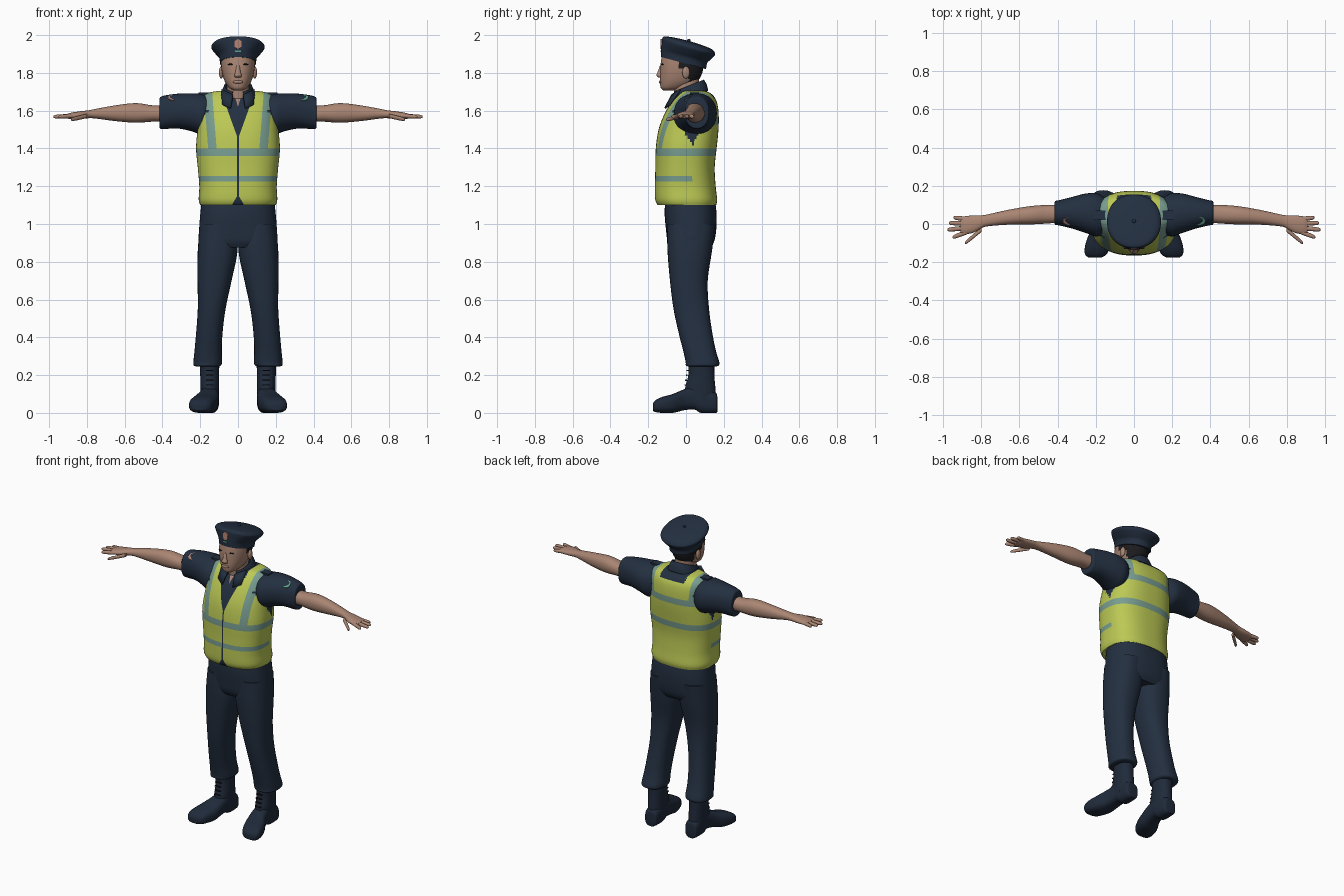
import bpy, bmesh, math
from mathutils import Vector

old = bpy.data.objects.get("Cube")
if old:
    bpy.data.objects.remove(old, do_unlink=True)


def material(name, r, g, b):
    m = bpy.data.materials.new(name)
    m.use_nodes = True
    m.diffuse_color = (r, g, b, 1)
    m.node_tree.nodes["Principled BSDF"].inputs["Base Color"].default_value = (r, g, b, 1)
    return m


navy = material("navy cloth", .017, .029, .052)
boot_black = material("boot leather", .014, .023, .042)
lime = material("lime vest", .50, .58, .09)
silver = material("reflective strip", .19, .34, .28)
skin = material("skin", .40, .235, .17)
hair = material("dark hair", .012, .011, .013)
badge_pink = material("badge copper", .45, .22, .16)
patch_green = material("patch green", .12, .36, .24)


def finish(name, bm, mats, angle=40):
    """Turn a bmesh into a smooth shaded object."""
    bmesh.ops.recalc_face_normals(bm, faces=bm.faces)
    me = bpy.data.meshes.new(name)
    bm.to_mesh(me)
    bm.free()
    for m in mats:
        me.materials.append(m)
    ob = bpy.data.objects.new(name, me)
    bpy.context.collection.objects.link(ob)
    bpy.ops.object.select_all(action='DESELECT')
    ob.select_set(True)
    bpy.context.view_layer.objects.active = ob
    bpy.ops.object.shade_smooth_by_angle(angle=math.radians(angle))
    return ob


def refine(rows, n):
    """Catmull-Rom interpolation between the profile rows."""
    out = []
    for i in range(len(rows) - 1):
        p = [Vector(rows[max(0, min(len(rows) - 1, i + k))]) for k in (-1, 0, 1, 2)]
        for j in range(n):
            t = j / n
            out.append(p[1] + (p[2] - p[0]) * (t / 2)
                       + (p[0] * 2 - p[1] * 5 + p[2] * 4 - p[3]) * (t * t / 2)
                       + (p[1] * 3 - p[0] - p[2] * 3 + p[3]) * (t ** 3 / 2))
    return out + [Vector(rows[-1])]


def loft(name, mats, rows, axis='z', segs=32, power=2.2, sub=4, side=1, tilt=0,
         caps=True, edit=None):
    """Rows hold position on the axis, then low/high extents on the two cross axes."""
    bm = bmesh.new()
    rings = []
    for t, a0, a1, b0, b1 in refine(rows, sub):
        ring = []
        for k in range(segs):
            w = 2 * math.pi * k / segs
            c, s = (math.copysign(abs(f) ** (2 / power), f) for f in (math.cos(w), math.sin(w)))
            a, b = (a0 + a1) / 2 + (a1 - a0) / 2 * c, (b0 + b1) / 2 + (b1 - b0) / 2 * s
            lean = tilt * (b1 - b0) / 2 * s
            x, y, z = {'x': (t, a, b), 'y': (a, t, b), 'z': (a, b, t + lean)}[axis]
            ring.append(bm.verts.new((x * side, y, z)))
        rings.append(ring)
    for lo, hi in zip(rings, rings[1:]):
        for k in range(segs):
            n = (k + 1) % segs
            bm.faces.new((lo[k], lo[n], hi[n], hi[k]))
    if caps:
        bm.faces.new(rings[0])
        bm.faces.new(rings[-1])
    if edit:
        edit(bm)
    return finish(name, bm, mats)


def ball(name, mat, loc, size):
    bm = bmesh.new()
    bmesh.ops.create_uvsphere(bm, u_segments=20, v_segments=12, radius=1)
    for v in bm.verts:
        v.co = Vector(loc) + v.co * Vector(size)
    return finish(name, bm, [mat])


def plate(name, mat, loc, normal, radius, sides=6, stretch=1):
    bm = bmesh.new()
    bmesh.ops.create_cone(bm, cap_ends=True, segments=sides, radius1=radius, radius2=radius, depth=.008)
    turn = Vector(normal).to_track_quat('Z', 'Y')
    for v in bm.verts:
        v.co.y *= stretch
        v.co = Vector(loc) + turn @ v.co
    return finish(name, bm, [mat], 30)


def box(name, mat, loc, size):
    bm = bmesh.new()
    bmesh.ops.create_cube(bm, size=1)
    for v in bm.verts:
        v.co = Vector(loc) + v.co * Vector(size)
    return finish(name, bm, [mat], 30)


# Torso: vest with strips, zip, neck opening and armholes
def paint_torso(bm):
    cuts = [((0, 0, z), (0, 0, 1)) for z in (1.225, 1.255, 1.36, 1.4, 1.525, 1.565)]
    for s in (1, -1):
        cuts += [((s * x, 0, 1.4), (s, 0, -.08)) for x in (.113, .158)]
        cuts += [((0, 0, 1.45), (s, 0, -.36)), ((0, 0, 1.62), (s, 0, -.3)),
                 ((0, 0, 1.155), (s, 0, .6)), ((s * .004, 0, 0), (s, 0, 0))]
    for co, no in cuts:
        bmesh.ops.bisect_plane(bm, geom=bm.verts[:] + bm.edges[:] + bm.faces[:],
                               plane_co=co, plane_no=no)
    for f in bm.faces:
        x, y, z = f.calc_center_median()
        x, front = abs(x), y < .03
        strip = 0 < x - .113 - .08 * (z - 1.4) < .045
        i = 0
        if 1.36 < z < 1.4 or (front and 1.225 < z < 1.255):
            i = 1
        if (front and strip and z > 1.4) or (not front and (1.525 < z < 1.565 or strip and z > 1.565)):
            i = 1
        if x > .15 and abs(y - .035) < (z - 1.42) * .6 and (z < 1.6 or x > .185):
            i = 2
        if front and (x < .36 * (z - 1.45) or x < .6 * (1.155 - z) or (x < .004 and z < 1.47)):
            i = 2
        if x < .09 and z > 1.665:
            i = 2
        if front and x < .3 * (z - 1.62):
            i = 3
        f.material_index = i


loft("vest_torso", [lime, silver, navy, skin], [
    (1.10, -.2, .2, -.15, .16), (1.13, -.208, .208, -.163, .165), (1.2, -.205, .205, -.165, .157),
    (1.3, -.213, .213, -.162, .152), (1.4, -.222, .222, -.16, .162), (1.5, -.214, .214, -.145, .172),
    (1.58, -.206, .206, -.115, .173), (1.64, -.2, .2, -.08, .165), (1.675, -.188, .188, -.05, .148),
    (1.695, -.155, .155, -.03, .125), (1.705, -.1, .1, -.02, .1)],
    segs=112, power=2.5, sub=6, edit=paint_torso)

# Trousers seat
loft("trouser_seat", [navy], [
    (1.14, -.19, .19, -.11, .152), (1.05, -.2, .2, -.113, .162), (.97, -.206, .206, -.106, .16),
    (.91, -.208, .208, -.098, .15), (.875, -.19, .19, -.08, .13)], power=2.5, segs=48)

# Head with hair at the back
def paint_head(bm):
    for f in bm.faces:
        x, y, z = f.calc_center_median()
        f.material_index = int((y > .015 and z > 1.75) or (y > -.035 and z > 1.825))


loft("head", [skin, hair], [
    (1.708, -.025, .025, -.122, -.06), (1.722, -.048, .048, -.134, 0), (1.755, -.07, .07, -.138, .06),
    (1.80, -.084, .084, -.137, .086), (1.85, -.09, .09, -.134, .094), (1.91, -.09, .09, -.125, .095)],
    segs=48, sub=6, edit=paint_head)
loft("neck", [skin], [(1.61, -.07, .07, -.06, .09), (1.68, -.06, .06, -.062, .07),
                      (1.77, -.06, .06, -.07, .07)])
loft("nose", [skin], [(1.775, -.016, .016, -.145, -.12), (1.787, -.02, .02, -.157, -.12),
                      (1.805, -.014, .014, -.15, -.12), (1.84, -.009, .009, -.138, -.12)], segs=16)
ball("mouth", skin, (0, -.134, 1.752), (.026, .009, .009))

# Shirt collar, open at the throat
def open_front(bm):
    gap = [f for f in bm.faces if f.calc_center_median().y < 0 and abs(f.calc_center_median().x) < .03]
    bmesh.ops.delete(bm, geom=gap, context='FACES')


collar = loft("collar", [navy], [(1.665, -.1, .1, -.085, .118), (1.70, -.086, .086, -.075, .11),
                                 (1.732, -.072, .072, -.068, .095)], tilt=.4, caps=False, edit=open_front)
collar.modifiers.new("thickness", 'SOLIDIFY').thickness = .01

# Peaked crown cap, tipped towards the back
loft("cap", [navy], [
    (1.852, -.096, .096, -.132, .106), (1.885, -.1, .1, -.132, .112), (1.905, -.118, .118, -.13, .13),
    (1.93, -.139, .139, -.128, .152), (1.945, -.138, .138, -.126, .152), (1.96, -.115, .115, -.112, .135),
    (1.968, -.06, .06, -.055, .075), (1.97, -.01, .01, -.005, .025)], tilt=-.27, segs=48)
ball("cap_button", navy, (0, .015, 1.972), (.01, .01, .007))
plate("cap_badge", badge_pink, (0, -.131, 1.953), (0, -1, .05), .022, 6, 1.25)
box("cap_badge_bar", patch_green, (0, -.133, 1.915), (.03, .006, .007))

for side, tag in ((1, "left_"), (-1, "right_")):
    # Ear, brow, collar flap and epaulette
    ball(tag + "ear", skin, (side * .089, .0, 1.802), (.012, .02, .032))
    ball(tag + "brow", hair, (side * .036, -.124, 1.845), (.02, .008, .004))
    bm = bmesh.new()
    bm.faces.new([bm.verts.new((side * x, y, z)) for x, y, z in (
        (.028, -.078, 1.685), (.088, -.035, 1.715), (.085, -.09, 1.635), (.04, -.115, 1.615))])
    flap = finish(tag + "collar_flap", bm, [navy])
    flap.modifiers.new("thickness", 'SOLIDIFY').thickness = .01
    box(tag + "epaulette", navy, (side * .165, .045, 1.69), (.09, .05, .012))

    # Arm: sleeve, bare forearm with palm, fingers
    loft(tag + "sleeve", [navy], [
        (.13, -.03, .12, 1.5, 1.67), (.19, -.065, .16, 1.475, 1.688), (.25, -.048, .16, 1.492, 1.692),
        (.32, -.025, .143, 1.506, 1.69), (.39, -.008, .125, 1.503, 1.68), (.413, -.004, .12, 1.506, 1.67),
        (.416, .01, .105, 1.52, 1.655)], 'x', side=side)
    loft(tag + "forearm", [skin], [
        (.37, .01, .1, 1.54, 1.63), (.45, .003, .1, 1.542, 1.628), (.54, -.002, .094, 1.536, 1.64),
        (.65, -.003, .076, 1.545, 1.628), (.75, -.01, .054, 1.558, 1.61), (.79, -.018, .046, 1.56, 1.602),
        (.84, -.045, .045, 1.556, 1.596), (.89, -.054, .04, 1.556, 1.588), (.91, -.045, .03, 1.562, 1.58)],
        'x', side=side)
    for finger, y0, y1, tip in (("index", -.042, -.07, .95), ("middle", -.02, -.03, .978),
                                ("ring", .004, .005, .97), ("little", .025, .034, .945),
                                ("thumb", -.03, -.1, .885)):
        x0 = .80 if finger == "thumb" else .875
        drop = .02 if finger == "thumb" else .004
        rows = []
        for t, r in ((0, .011), (.5, .011), (.9, .009), (1, .003)):
            y, z = y0 + (y1 - y0) * t, 1.572 - drop * t
            rows.append((x0 + (tip - x0) * t, y - r * 1.1, y + r * 1.1, z - r, z + r))
        loft(tag + finger + "_finger", [skin], rows, 'x', segs=12, sub=3, side=side)
    plate(tag + "sleeve_patch", patch_green if side > 0 else badge_pink,
          (side * .345, .017, 1.667), (0, -.55, .83), .027, 16 if side > 0 else 6)

    # Trouser leg with a loose hem
    loft(tag + "trouser_leg", [navy], [
        (1.0, .005, .2, -.1, .155), (.86, .002, .213, -.098, .138), (.7, .034, .214, -.085, .115),
        (.55, .066, .213, -.066, .122), (.42, .082, .222, -.038, .14), (.33, .086, .23, -.015, .158),
        (.27, .084, .236, -.002, .176), (.25, .092, .234, .0, .172), (.245, .11, .21, .02, .15)],
        side=side, power=2.4)

    # Boot: shaft, foot with raised arch, laces
    loft(tag + "boot_shaft", [boot_black], [
        (.29, .098, .205, .012, .15), (.2, .1, .2, .012, .15), (.13, .1, .198, -.005, .156),
        (.06, .102, .196, .0, .16)], side=side)
    loft(tag + "boot_foot", [boot_black], [
        (.166, .12, .175, .005, .08), (.155, .105, .19, 0, .11), (.08, .1, .195, 0, .14),
        (.045, .1, .198, .018, .142), (-.01, .102, .212, .014, .125), (-.07, .108, .243, 0, .1),
        (-.125, .126, .258, 0, .085), (-.16, .145, .256, .004, .068), (-.176, .17, .238, .012, .05)],
        'y', side=side, power=2.8)
    for k in range(4):
        box(tag + "boot_lace", hair, (side * .15, .008 - .004 * k, .225 - .026 * k), (.04, .01, .006))
